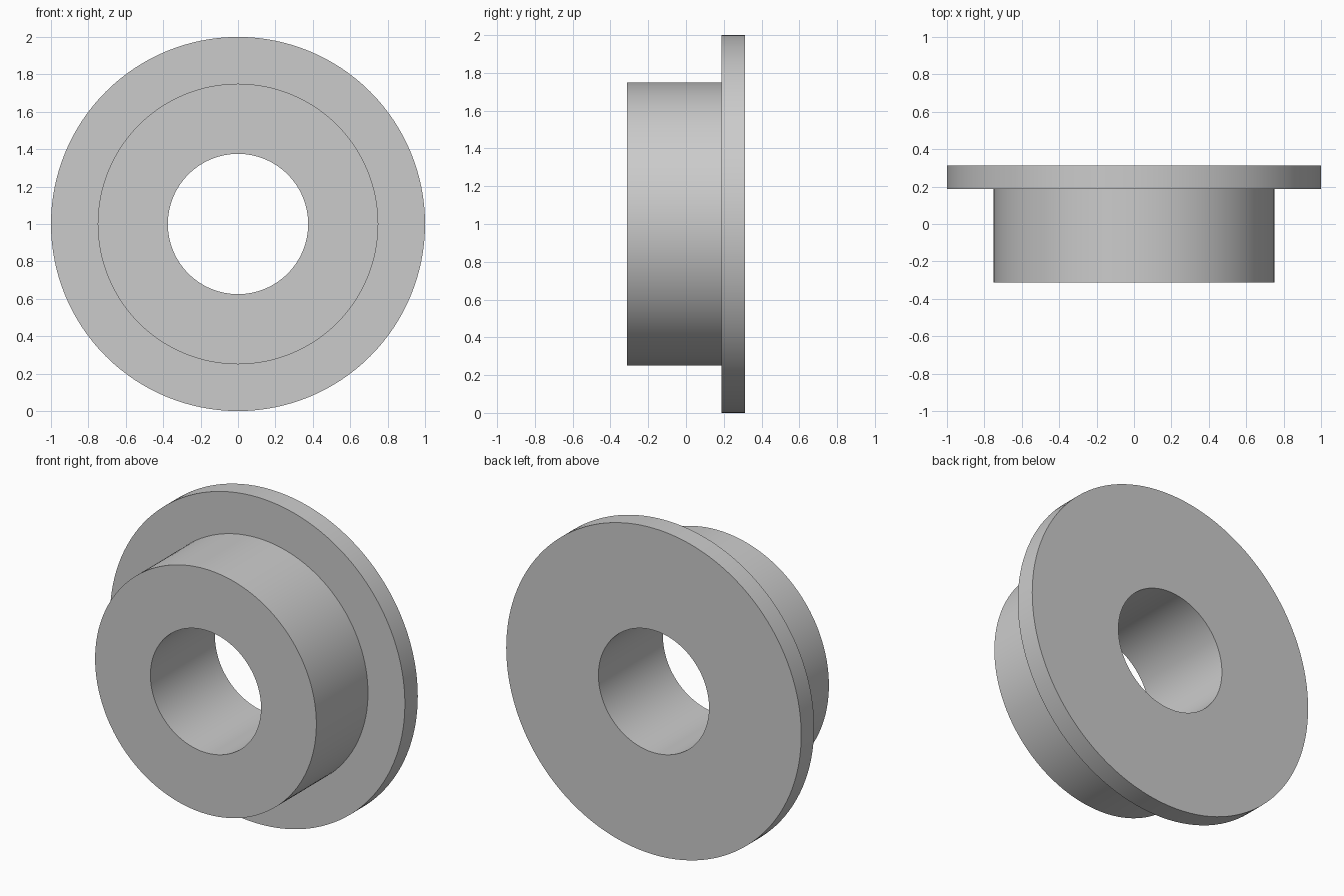
import bpy
import bmesh
import math
from mathutils import Matrix, Vector

cube = bpy.data.objects.get("Cube")
if cube:
    bpy.data.objects.remove(cube, do_unlink=True)

SEGMENTS = 128
BORE, HUB, FLANGE = 0.375, 0.75, 1.0
FRONT, STEP, BACK = -0.3125, 0.1875, 0.3125

# Plain grey metal
grey = bpy.data.materials.new("grey_metal")
grey.use_nodes = True
colour = (0.6, 0.6, 0.6, 1.0)
grey.diffuse_color = colour
grey.node_tree.nodes["Principled BSDF"].inputs["Base Color"].default_value = colour

# Bushing cross-section (radius, depth), turned about the y axis
profile = [(BORE, FRONT), (HUB, FRONT), (HUB, STEP),
           (FLANGE, STEP), (FLANGE, BACK), (BORE, BACK)]
bm = bmesh.new()
rings = []
for i in range(SEGMENTS):
    turn = Matrix.Rotation(math.tau * i / SEGMENTS, 3, 'Y')
    rings.append([bm.verts.new(turn @ Vector((r, y, 0))) for r, y in profile])
for i, ring in enumerate(rings):
    following = rings[(i + 1) % SEGMENTS]
    for j in range(len(profile)):
        k = (j + 1) % len(profile)
        bm.faces.new((ring[j], ring[k], following[k], following[j]))
bmesh.ops.recalc_face_normals(bm, faces=bm.faces)

mesh = bpy.data.meshes.new("flanged_bushing")
bm.to_mesh(mesh)
bm.free()
mesh.materials.append(grey)
bushing = bpy.data.objects.new("flanged_bushing", mesh)
bushing.location.z = FLANGE
bpy.context.collection.objects.link(bushing)

# Smooth round walls with crisp rims
bpy.ops.object.select_all(action='DESELECT')
bushing.select_set(True)
bpy.context.view_layer.objects.active = bushing
bpy.ops.object.shade_smooth_by_angle(angle=math.radians(30))
